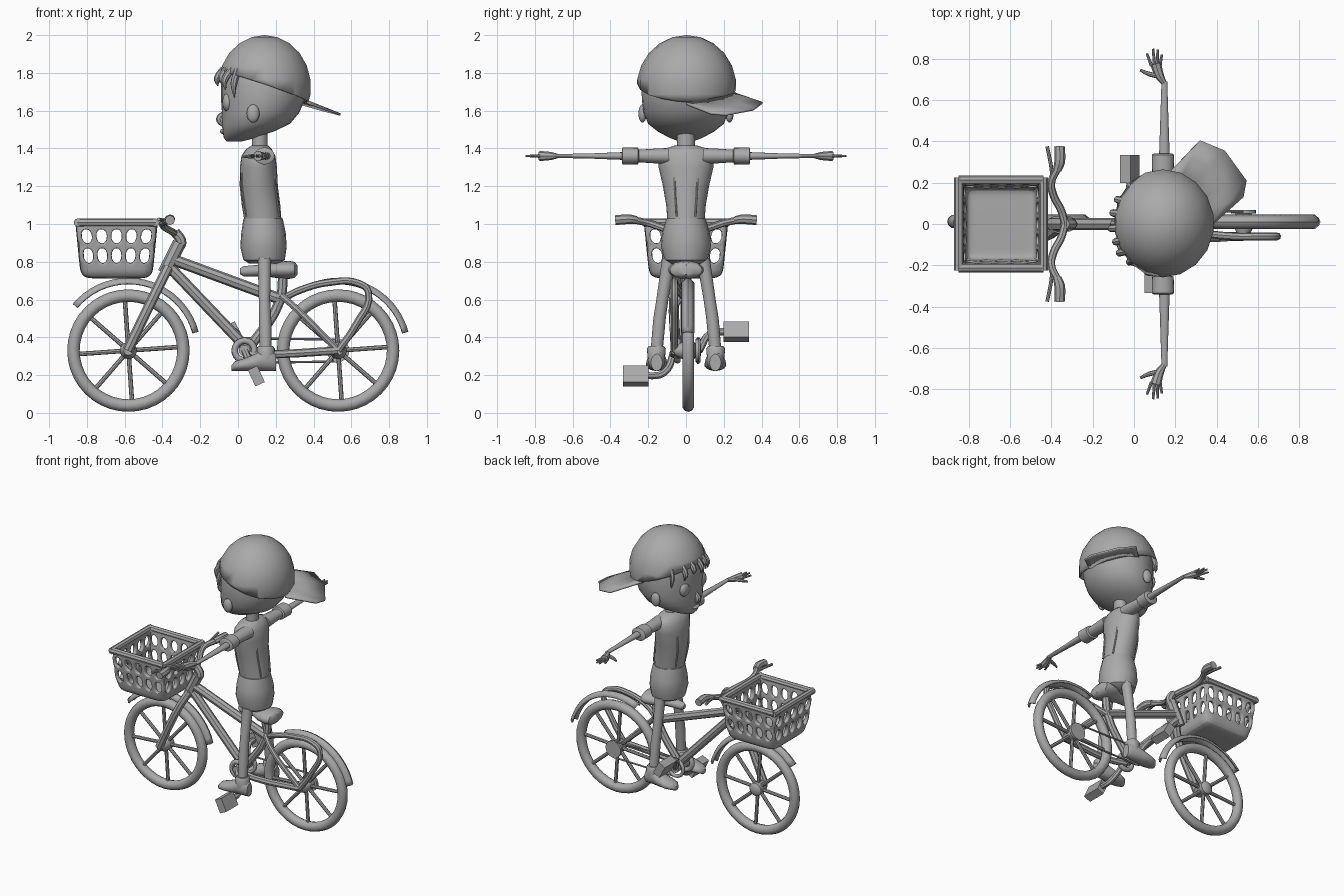
import bpy, bmesh
from math import sin, cos, pi, radians
from mathutils import Vector, Matrix

if "Cube" in bpy.data.objects:
    bpy.data.objects.remove(bpy.data.objects["Cube"], do_unlink=True)

grey = bpy.data.materials.new("plain_grey")
grey.use_nodes = True
grey.diffuse_color = (0.4, 0.4, 0.4, 1)
grey.node_tree.nodes["Principled BSDF"].inputs["Base Color"].default_value = (0.4, 0.4, 0.4, 1)
parts = []


def add(name, data):
    ob = bpy.data.objects.new(name, data)
    bpy.context.collection.objects.link(ob)
    data.materials.append(grey)
    parts.append(ob)
    return ob


def from_bm(name, bm):
    bmesh.ops.recalc_face_normals(bm, faces=bm.faces)
    me = bpy.data.meshes.new(name)
    bm.to_mesh(me)
    bm.free()
    return add(name, me)


def tube(name, points, r, radii=None):
    """Round tube through points, with optional radius factors."""
    cu = bpy.data.curves.new(name, 'CURVE')
    cu.dimensions = '3D'
    cu.bevel_depth, cu.bevel_resolution = r, 2
    cu.resolution_u, cu.use_fill_caps = 5, True
    sp = cu.splines.new('BEZIER')
    sp.bezier_points.add(len(points) - 1)
    for i, (bp, p) in enumerate(zip(sp.bezier_points, points)):
        bp.co = p
        bp.handle_left_type = bp.handle_right_type = 'AUTO'
        bp.radius = radii[i] if radii else 1
    return add(name, cu)


def loft(name, axis, rings, n=20):
    """Skin of ellipses along an axis: (position, centre a, centre b, radius a, radius b)."""
    bm = bmesh.new()
    rows = []
    for p, ca, cb, ra, rb in rings:
        row = []
        for k in range(n):
            t = 2 * pi * k / n
            co = [ca + ra * cos(t), cb + rb * sin(t)]
            co.insert("xyz".index(axis), p)
            row.append(bm.verts.new(co))
        rows.append(row)
    for a, b in zip(rows, rows[1:]):
        for k in range(n):
            j = (k + 1) % n
            bm.faces.new((a[k], a[j], b[j], b[k]))
    bm.faces.new(rows[0])
    bm.faces.new(rows[-1])
    return from_bm(name, bm)


def ball(name, c, r, seg=16):
    bm = bmesh.new()
    bmesh.ops.create_uvsphere(bm, u_segments=seg, v_segments=seg // 2 + 2, radius=1,
                              matrix=Matrix.Translation(c) @ Matrix.Diagonal((*r, 1)))
    return from_bm(name, bm)


def box(name, c, size, tilt):
    bm = bmesh.new()
    bmesh.ops.create_cube(bm, size=1, matrix=Matrix.Translation(c)
                          @ Matrix.Rotation(tilt, 4, 'Y') @ Matrix.Diagonal((*size, 1)))
    return from_bm(name, bm)


def ring(name, c, major, minor, n=40, m=10):
    """Torus standing in the xz plane."""
    bm = bmesh.new()
    rows = [[bm.verts.new((c[0] + (major + minor * cos(2 * pi * j / m)) * cos(2 * pi * i / n),
                           c[1] + minor * sin(2 * pi * j / m),
                           c[2] + (major + minor * cos(2 * pi * j / m)) * sin(2 * pi * i / n)))
             for j in range(m)] for i in range(n)]
    for i in range(n):
        for j in range(m):
            a, b = rows[i], rows[(i + 1) % n]
            bm.faces.new((a[j], a[(j + 1) % m], b[(j + 1) % m], b[j]))
    return from_bm(name, bm)


def fender(name, cx, start, end):
    bm = bmesh.new()
    rows = []
    for i in range(21):
        t = radians(start + (end - start) * i / 20)
        rows.append([bm.verts.new((cx + (0.385 - 0.028 * w * w) * cos(t), 0.01 + 0.035 * w,
                                   0.33 + (0.385 - 0.028 * w * w) * sin(t)))
                     for w in (-1, -0.5, 0, 0.5, 1)])
    for a, b in zip(rows, rows[1:]):
        for j in range(4):
            bm.faces.new((a[j], a[j + 1], b[j + 1], b[j]))
    ob = from_bm(name, bm)
    ob.modifiers.new("thick", 'SOLIDIFY').thickness = 0.01


# Wheels with hubs, spokes and fenders
for name, cx in (("front", -0.58), ("rear", 0.53)):
    ring(name + "_tyre", (cx, 0.012, 0.33), 0.291, 0.033)
    loft(name + "_hub", 'y', [(y, cx, 0.33, r, r) for y, r in
                              ((-0.06, 0.025), (-0.02, 0.045), (0.045, 0.045), (0.06, 0.025))])
    for k in range(8):
        t = k * pi / 4 + 0.07
        tube(name + "_spoke", [(cx + r * cos(t), 0.012, 0.33 + r * sin(t)) for r in (0.03, 0.27)], 0.012)
fender("front_fender", -0.58, 140, 15)
fender("rear_fender", 0.53, 115, 15)

# Frame
tube("fork", [(-0.585, -0.055, 0.33), (-0.42, -0.055, 0.67), (-0.37, -0.02, 0.77)], 0.027)
tube("head_tube", [(-0.39, 0, 0.74), (-0.31, 0, 0.90)], 0.036)
tube("top_tube", [(-0.34, 0, 0.81), (0.23, 0, 0.60)], 0.03)
tube("down_tube", [(-0.36, 0, 0.77), (0.04, 0, 0.35)], 0.029)
tube("seat_tube", [(0.24, 0, 0.74), (0.22, 0, 0.59), (0.05, 0, 0.33)], 0.026)
tube("chain_stay", [(0.04, -0.03, 0.31), (0.18, -0.06, 0.31), (0.53, -0.06, 0.33)], 0.022)
tube("seat_stay", [(0.23, -0.02, 0.62), (0.30, -0.06, 0.56), (0.53, -0.06, 0.33)], 0.018)
tube("rack_tube", [(0.23, 0, 0.60), (0.33, -0.04, 0.65), (0.48, -0.06, 0.69), (0.64, -0.06, 0.685),
                   (0.69, -0.06, 0.64), (0.62, -0.06, 0.46), (0.53, -0.06, 0.33)], 0.019)
loft("saddle", 'x', [(x, 0, z, w, h) for x, z, w, h in
                     ((0.01, 0.75, 0.012, 0.015), (0.03, 0.75, 0.028, 0.027), (0.14, 0.755, 0.04, 0.032),
                      (0.20, 0.757, 0.08, 0.042), (0.27, 0.757, 0.095, 0.048), (0.30, 0.757, 0.085, 0.042),
                      (0.315, 0.757, 0.05, 0.025))])

# Drive train
ring("bottom_bracket_ring", (0.035, -0.045, 0.33), 0.052, 0.017, 24)
ring("chainring", (0.035, 0.065, 0.33), 0.058, 0.012, 24)
loft("bottom_bracket", 'y', [(y, 0.035, 0.33, 0.03, 0.03) for y in (-0.07, 0.08)])
loft("rear_sprocket", 'y', [(y, 0.53, 0.33, 0.06, 0.06) for y in (0.05, 0.068)])
for s in (1, -1):
    tube("chain", [(0.035, 0.062, 0.33 + 0.065 * s), (0.53, 0.062, 0.33 + 0.058 * s)], 0.006)
tube("right_crank", [(0.035, -0.06, 0.33), (0.09, -0.12, 0.21), (0.10, -0.22, 0.195)], 0.02)
tube("left_crank", [(0.035, 0.07, 0.33), (-0.01, 0.13, 0.42), (-0.02, 0.22, 0.43)], 0.02)
box("right_pedal", (0.097, -0.267, 0.195), (0.055, 0.135, 0.095), radians(-25))
box("left_pedal", (-0.02, 0.267, 0.43), (0.055, 0.135, 0.095), radians(-28))

# Handlebar
tube("stem", [(-0.32, 0, 0.87), (-0.30, 0, 0.90), (-0.335, 0, 0.96)], 0.027)
for s in (1, -1):
    tube("handlebar", [(-0.335, 0, 0.95), (-0.35, 0.06 * s, 0.96), (-0.39, 0.14 * s, 0.985),
                       (-0.40, 0.20 * s, 1.005), (-0.37, 0.27 * s, 1.02)], 0.019)
    tube("grip", [(-0.372, 0.26 * s, 1.02), (-0.36, 0.30 * s, 1.025), (-0.36, 0.375 * s, 1.02)],
         0.026, (0.8, 1, 1))
    tube("brake_lever", [(-0.395, 0.20 * s, 1.01), (-0.40, 0.27 * s, 1.02), (-0.42, 0.375 * s, 1.025)], 0.009)

# Basket: tapered grid, inset and pierced, then thickened and rounded
bm = bmesh.new()
heights = (0.725, 0.78, 0.885, 0.985, 1.015)


def basket_point(u, v, z):
    f = 0.86 + 0.14 * (z - 0.725) / 0.29
    return bm.verts.new((-0.643 + u * 0.205 * f, v * 0.21 * f, z))


steps = [-1 + 0.4 * i for i in range(6)]
for side in range(4):
    def side_point(t, z):
        return basket_point(*((t, -1), (1, t), (-t, 1), (-1, -t))[side], z)
    for a, b in zip(steps, steps[1:]):
        for z0, z1 in zip(heights, heights[1:]):
            bm.faces.new((side_point(a, z0), side_point(b, z0), side_point(b, z1), side_point(a, z1)))
for a, b in zip(steps, steps[1:]):
    for c, d in zip(steps, steps[1:]):
        bm.faces.new([basket_point(u, v, heights[0]) for u, v in ((a, c), (a, d), (b, d), (b, c))])
bmesh.ops.remove_doubles(bm, verts=bm.verts, dist=0.001)
cells = [f for f in bm.faces if 0.8 < f.calc_center_median().z < 0.96]
bmesh.ops.inset_individual(bm, faces=cells, thickness=0.014)
bmesh.ops.delete(bm, geom=cells, context='FACES')
basket = from_bm("basket", bm)
wall = basket.modifiers.new("wall", 'SOLIDIFY')
wall.thickness, wall.offset = 0.028, 0
basket.modifiers.new("round", 'SUBSURF').levels = 2
basket.modifiers["round"].render_levels = 2
for s in (1, -1):
    tube("basket_rim_side", [(-0.85, 0.212 * s, 1.008), (-0.437, 0.212 * s, 1.008)], 0.022)
    tube("basket_rim_end", [(-0.643 + 0.205 * s, -0.225, 1.008), (-0.643 + 0.205 * s, 0.225, 1.008)], 0.022)

# Body
loft("shorts", 'z', [(0.79, 0.14, 0, 0.08, 0.085), (0.81, 0.138, 0, 0.11, 0.115), (0.88, 0.135, 0, 0.123, 0.132),
                     (0.95, 0.135, 0, 0.118, 0.127), (1.03, 0.133, 0, 0.104, 0.104)])
loft("torso", 'z', [(1.01, 0.133, 0, 0.098, 0.098), (1.10, 0.122, 0, 0.102, 0.105), (1.20, 0.11, 0, 0.101, 0.122),
                    (1.30, 0.108, 0, 0.098, 0.145), (1.36, 0.108, 0, 0.09, 0.15), (1.395, 0.11, 0, 0.07, 0.125),
                    (1.415, 0.115, 0, 0.045, 0.06)])
loft("neck", 'z', [(z, 0.115, 0, 0.042, 0.047) for z in (1.38, 1.53)])
for s in (1, -1):
    tube("back_seam", [(0.22, 0.05 * s, 1.04), (0.197, 0.06 * s, 1.2), (0.175, 0.06 * s, 1.37)], 0.006)
    tube("front_seam", [(0.046, 0.05 * s, 1.04), (0.021, 0.06 * s, 1.2), (0.04, 0.06 * s, 1.37)], 0.006)
    loft("sleeve", 'y', [(y * s, 0.14, 1.36, rx, rz) for y, rx, rz in
                         ((0.09, 0.05, 0.042), (0.15, 0.045, 0.04), (0.25, 0.04, 0.033), (0.255, 0.052, 0.044),
                          (0.335, 0.054, 0.045), (0.34, 0.045, 0.036))])
    loft("arm", 'y', [(y * s, 0.147, 1.36, rx, rz) for y, rx, rz in
                      ((0.32, 0.026, 0.021), (0.5, 0.02, 0.014), (0.69, 0.014, 0.01))], 12)
    tube("palm", [(0.147, 0.68 * s, 1.36), (0.125, 0.715 * s, 1.36), (0.105, 0.775 * s, 1.36)], 0.018, (0.7, 1.2, 1.5))
    for x0, x1, y1 in ((0.085, 0.062, 0.825), (0.10, 0.092, 0.848), (0.112, 0.115, 0.845), (0.125, 0.135, 0.82)):
        tube("finger", [(x0, 0.765 * s, 1.36), (x1, y1 * s, 1.36)], 0.0085, (1, 0.7))
    tube("thumb", [(0.12, 0.715 * s, 1.36), (0.07, 0.727 * s, 1.358), (0.03, 0.745 * s, 1.356)], 0.011, (1.2, 1, 0.6))
    loft("leg", 'z', [(0.30, 0.147, 0.158 * s, 0.03, 0.032), (0.5, 0.143, 0.14 * s, 0.033, 0.033),
                      (0.6, 0.14, 0.125 * s, 0.03, 0.032), (0.82, 0.14, 0.09 * s, 0.036, 0.036)])
    loft("shoe", 'x', [(x, s * 0.155, 0.222 + h, w, h) for x, w, h in
                       ((-0.035, 0.02, 0.015), (-0.015, 0.045, 0.026), (0.03, 0.058, 0.033), (0.09, 0.055, 0.045),
                        (0.125, 0.048, 0.058), (0.175, 0.045, 0.058), (0.2, 0.03, 0.045))])
    loft("shoe_collar", 'z', [(0.28, 0.148, 0.157 * s, 0.045, 0.045), (0.34, 0.147, 0.157 * s, 0.048, 0.05),
                              (0.355, 0.147, 0.157 * s, 0.038, 0.04)])

# Head
loft("head", 'z', [(z, (a + b) / 2, 0, (b - a) / 2, w) for z, a, b, w in
                   ((1.437, -0.06, 0.02, 0.035), (1.455, -0.075, 0.09, 0.085), (1.49, -0.082, 0.19, 0.15),
                    (1.53, -0.085, 0.275, 0.2), (1.59, -0.085, 0.325, 0.225), (1.66, -0.09, 0.355, 0.234),
                    (1.73, -0.09, 0.365, 0.235), (1.80, -0.083, 0.355, 0.222), (1.88, -0.04, 0.3, 0.17))], 28)
tube("nose", [(-0.075, 0, 1.59), (-0.095, 0, 1.555), (-0.075, 0, 1.525)], 0.022, (0.5, 1, 0.7))
ball("lips", (-0.08, 0, 1.49), (0.016, 0.035, 0.013), 12)
for s in (1, -1):
    ball("eye", (-0.055, 0.095 * s, 1.645), (0.028, 0.045, 0.05))
    ball("ear", (0.08, 0.23 * s, 1.585), (0.034, 0.022, 0.048))
for y, out, drop in ((-0.17, 0.02, 0.14), (-0.13, 0.05, 0.10), (-0.08, 0.035, 0.06), (-0.02, 0.045, 0.08),
                     (0.05, 0.04, 0.06), (0.11, 0.045, 0.09), (0.17, 0.02, 0.13)):
    x = -0.085 + 2.6 * y * y
    tube("hair_strand", [(x + 0.01, y, 1.82), (x - out * 0.6, y * 1.08, 1.80 - drop * 0.4),
                         (x - out * 0.5, y * 1.15, 1.81 - drop)], 0.02, (1, 0.9, 0.15))

# Backwards cap: dome cut by a tilted rim plane, with an arched brim


def rim_z(x, y):
    return 1.725 - 0.34 * (x - 0.14) - 0.06 * y


cap = ball("cap", (0.14, 0.003, 1.725), (0.25, 0.264, 0.275), 18)
bm = bmesh.new()
bm.from_mesh(cap.data)
bmesh.ops.bisect_plane(bm, geom=bm.verts[:] + bm.edges[:] + bm.faces[:], plane_co=(0.14, 0, 1.725),
                       plane_no=Vector((0.34, 0.06, 1)).normalized(), clear_inner=True)
bm.to_mesh(cap.data)
bm.free()
cap.modifiers.new("thick", 'SOLIDIFY').thickness = 0.01

bm = bmesh.new()
rows = []
outer = ((0.385, 0.0), (0.53, 0.13), (0.545, 0.21), (0.44, 0.355), (0.32, 0.405), (0.18, 0.255))
for i, (ox, oy) in enumerate(outer):
    t = radians(84 * i / 5)
    ix, iy = 0.14 + 0.235 * cos(t), 0.25 * sin(t)
    lift = 0.02 * (1 - ((i - 2.5) / 2.5) ** 2)
    rows.append([bm.verts.new((ix + (ox - ix) * f, iy + (oy - iy) * f,
                               rim_z(ix + (ox - ix) * f, iy + (oy - iy) * f) + lift * (1 - 0.5 * f)))
                 for f in (0, 0.5, 1)])
for a, b in zip(rows, rows[1:]):
    for j in range(2):
        bm.faces.new((a[j], a[j + 1], b[j + 1], b[j]))
from_bm("cap_brim", bm).modifiers.new("thick", 'SOLIDIFY').thickness = 0.012

# Turn curves into meshes and smooth, keeping hard edges
bpy.ops.object.select_all(action='DESELECT')
for ob in parts:
    if ob.type == 'CURVE':
        ob.select_set(True)
        bpy.context.view_layer.objects.active = ob
bpy.ops.object.convert(target='MESH')
for ob in parts:
    ob.select_set(True)
bpy.ops.object.shade_smooth_by_angle(angle=radians(40))
